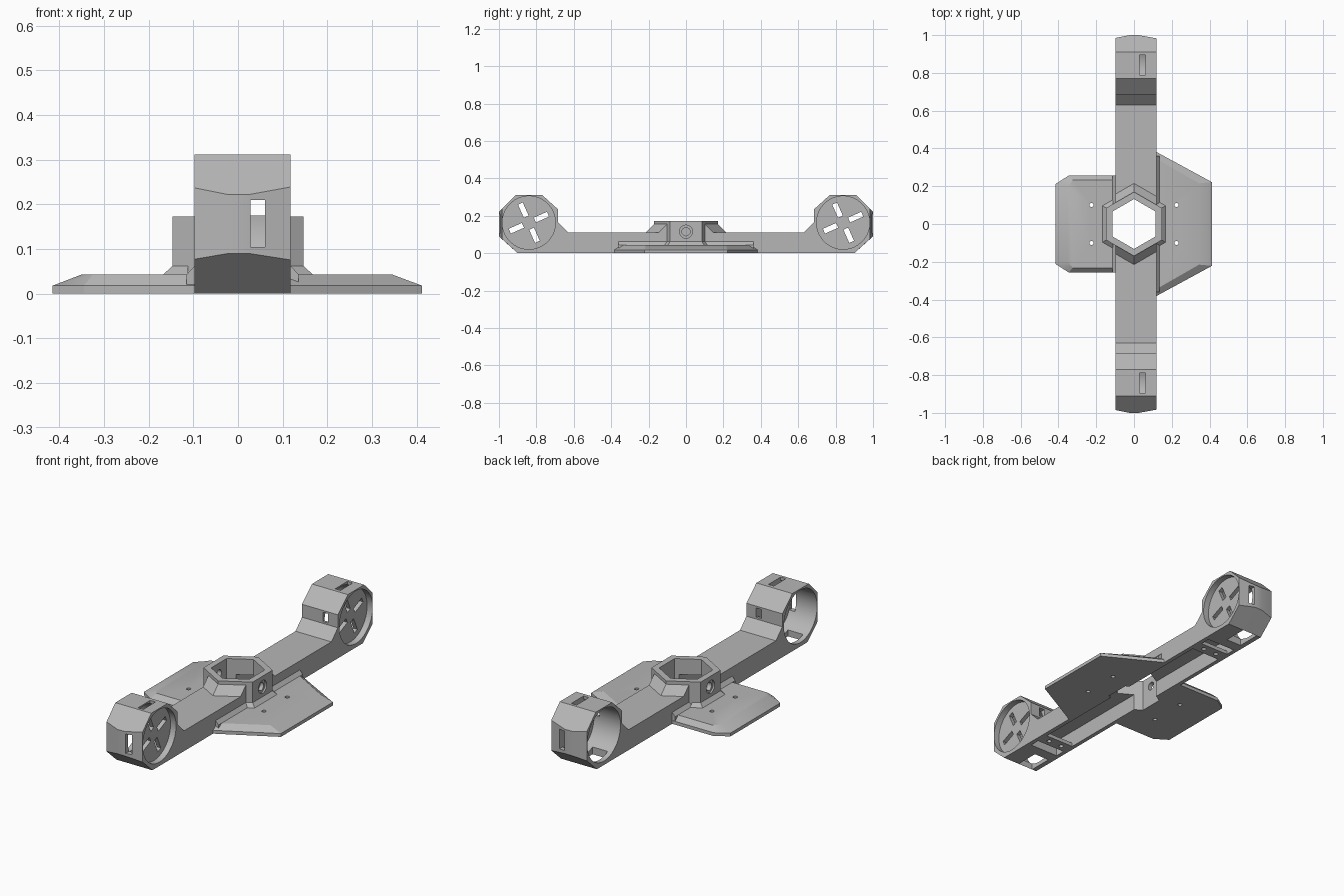
import bpy, bmesh, math
from mathutils import Matrix, Vector

if "Cube" in bpy.data.objects:
    bpy.data.objects.remove(bpy.data.objects["Cube"])

grey = bpy.data.materials.new("mid_grey")
grey.use_nodes = True
COLOUR = (0.47, 0.47, 0.47, 1)
grey.diffuse_color = COLOUR
grey.node_tree.nodes["Principled BSDF"].inputs["Base Color"].default_value = COLOUR

XL, XR = -0.097, 0.118          # beam sides
RING_Y, RING_Z, BORE = 0.84, 0.163, 0.142


def loft(name, rings):
    """Closed solid through matching rings of points."""
    bm = bmesh.new()
    loops = [[bm.verts.new(p) for p in ring] for ring in rings]
    n = len(loops[0])
    for a, b in zip(loops, loops[1:]):
        for i in range(n):
            j = (i + 1) % n
            bm.faces.new((a[i], a[j], b[j], b[i]))
    bm.faces.new(loops[0])
    bm.faces.new(loops[-1])
    bmesh.ops.recalc_face_normals(bm, faces=bm.faces)
    mesh = bpy.data.meshes.new(name)
    bm.to_mesh(mesh)
    bm.free()
    mesh.materials.append(grey)
    ob = bpy.data.objects.new(name, mesh)
    bpy.context.collection.objects.link(ob)
    return ob


def box(name, x, y, z):
    return loft(name, [[(x[0], y[0], h), (x[1], y[0], h), (x[1], y[1], h), (x[0], y[1], h)] for h in z])


def hexagon(r, z):
    return [(r * math.sin(i * math.pi / 3), r * math.cos(i * math.pi / 3), z) for i in range(6)]


def rod(name, centre, r, lo, hi, axis="x", sides=48):
    """Cylinder along x or z, from lo to hi."""
    rings = []
    for h in (lo, hi):
        pts = []
        for i in range(sides):
            t = 2 * math.pi * i / sides
            u, v = centre[0] + r * math.cos(t), centre[1] + r * math.sin(t)
            pts.append((h, u, v) if axis == "x" else (u, v, h))
        rings.append(pts)
    return loft(name, rings)


def boolean(target, cutter, op="DIFFERENCE"):
    mod = target.modifiers.new("cut", "BOOLEAN")
    mod.operation, mod.solver, mod.object = op, "EXACT", cutter
    bpy.context.view_layer.objects.active = target
    bpy.ops.object.modifier_apply(modifier=mod.name)
    bpy.data.objects.remove(cutter)


def hub_hole():
    return loft("cutter", [hexagon(0.132, -0.1), hexagon(0.132, 0.4)])


def channel():
    return box("cutter", (-0.075, 0.095), (-0.71, 0.71), (-0.05, 0.088))


# Beam with octagonal ring housings, lofted across its width
def side_profile(x, tip):
    half = [(0.90, 0), (tip, 0.09 - (1 - tip) * 0.85), (tip, 0.222 + (1 - tip)),
            (0.91, 0.312), (0.77, 0.312), (0.685, 0.235), (0.685, 0.165), (0.63, 0.11)]
    return [(x, y, z) for y, z in half] + [(x, -y, z) for y, z in reversed(half)]


beam = loft("beam", [side_profile(XL, 0.985), side_profile(-0.022, 1.0),
                     side_profile(0.025, 1.0), side_profile(XR, 0.983)])
boolean(beam, channel())
boolean(beam, hub_hole())

for s in (-1, 1):
    yc = s * RING_Y
    # Bore from one side, shallow recess from the other, disc left between
    boolean(beam, rod("cutter", (yc, RING_Z), BORE, -0.3, 0.062, sides=64))
    boolean(beam, rod("cutter", (yc, RING_Z), BORE, 0.085, 0.3, sides=64))
    # Radial slots in the disc
    for k in range(4):
        slot = box("cutter", (0.05, 0.1), (0.035, 0.112), (-0.014, 0.014))
        slot.data.transform(Matrix.Translation((0, yc, RING_Z))
                            @ Matrix.Rotation(math.radians(24 + 90 * k), 4, "X"))
        boolean(beam, slot)
    # Narrow slots through top, tip and inner wall of the housing
    top = sorted((s * 0.79, s * 0.895))
    tip = sorted((s * 0.93, s * 1.1))
    inner = sorted((s * 0.66, s * 0.76))
    boolean(beam, box("cutter", (0.028, 0.06), top, (0.25, 0.4)))
    boolean(beam, box("cutter", (0.028, 0.06), tip, (0.105, 0.21)))
    boolean(beam, box("cutter", (0.028, 0.06), inner, (0.175, 0.225)))
    # Window in the floor of the housing
    window = sorted((s * 0.77, s * 0.9))
    boolean(beam, box("cutter", (-0.07, 0.02), window, (-0.1, 0.08)))

# Cross bars under the channel, with screw holes
for s, label in ((-1, "front"), (1, "back")):
    bar = box(label + "_cross_bar", (-0.08, 0.1), sorted((s * 0.585, s * 0.655)), (0.0, 0.02))
    for x in (-0.03, 0.05):
        boolean(bar, rod("cutter", (x, s * 0.62), 0.012, -0.1, 0.1, "z", 16))

# Hexagonal hub with side holes
hub = loft("hub", [hexagon(0.17, 0), hexagon(0.17, 0.173)])
boolean(hub, hub_hole())
boolean(hub, channel())
boolean(hub, rod("cutter", (0, 0.115), 0.022, -0.3, 0.3, sides=24))
for lo, hi in ((-0.3, -0.138), (0.138, 0.3)):
    boolean(hub, rod("cutter", (0, 0.115), 0.035, lo, hi, sides=24))

# Sloped collar where the hub meets the beam
collar = loft("hub_collar", [hexagon(0.215, 0.1), hexagon(0.215, 0.11), hexagon(0.17, 0.155)])
boolean(collar, box("cutter", (XL, XR), (-0.5, 0.5), (0, 0.3)), "INTERSECT")
boolean(collar, hub_hole())

# Small flare where the hub meets the plates
flare = loft("hub_flare", [hexagon(0.193, 0.03), hexagon(0.193, 0.043), hexagon(0.17, 0.062)])
boolean(flare, box("cutter", (-0.112, 0.112), (-0.5, 0.5), (-0.1, 0.3)))
boolean(flare, hub_hole())


# Bevelled side plates: outline is (x, half width) pairs from root to tip
def plate(name, low, high):
    def ring(pts, z):
        return [(x, y, z) for x, y in pts] + [(x, -y, z) for x, y in reversed(pts)]
    ob = loft(name, [ring(low, 0), ring(low, 0.018), ring(high, 0.043)])
    boolean(ob, hub_hole())
    side = math.copysign(1, low[0][0])
    for y in (-0.1, 0.1):
        boolean(ob, rod("cutter", (side * 0.225, y), 0.011, -0.1, 0.2, "z", 16))
    return ob


plate("left_plate", [(0.112, 0.385), (0.412, 0.222)], [(0.112, 0.348), (0.345, 0.215)])
plate("right_plate", [(-0.095, 0.257), (-0.345, 0.257), (-0.415, 0.212)],
      [(-0.095, 0.232), (-0.325, 0.232), (-0.35, 0.2)])


# Sloped fillets between the beam and the plates
def fillet(name, x, out, y_end):
    ob = loft(name, [[(x - out * 0.01, y, 0.02), (x + out * 0.018, y, 0.02),
                      (x + out * 0.018, y, 0.043), (x, y, 0.062),
                      (x - out * 0.01, y, 0.062)] for y in (-y_end, y_end)])
    boolean(ob, hub_hole())


fillet("left_fillet", XR, 1, 0.36)
fillet("right_fillet", XL, -1, 0.257)

# Shading: smooth curves, sharp edges
bpy.ops.object.select_all(action="DESELECT")
for ob in bpy.context.collection.objects:
    if ob.type == "MESH" and ob.data.materials and ob.data.materials[0] == grey:
        ob.select_set(True)
        bpy.context.view_layer.objects.active = ob
bpy.ops.object.shade_smooth_by_angle(angle=math.radians(25))
